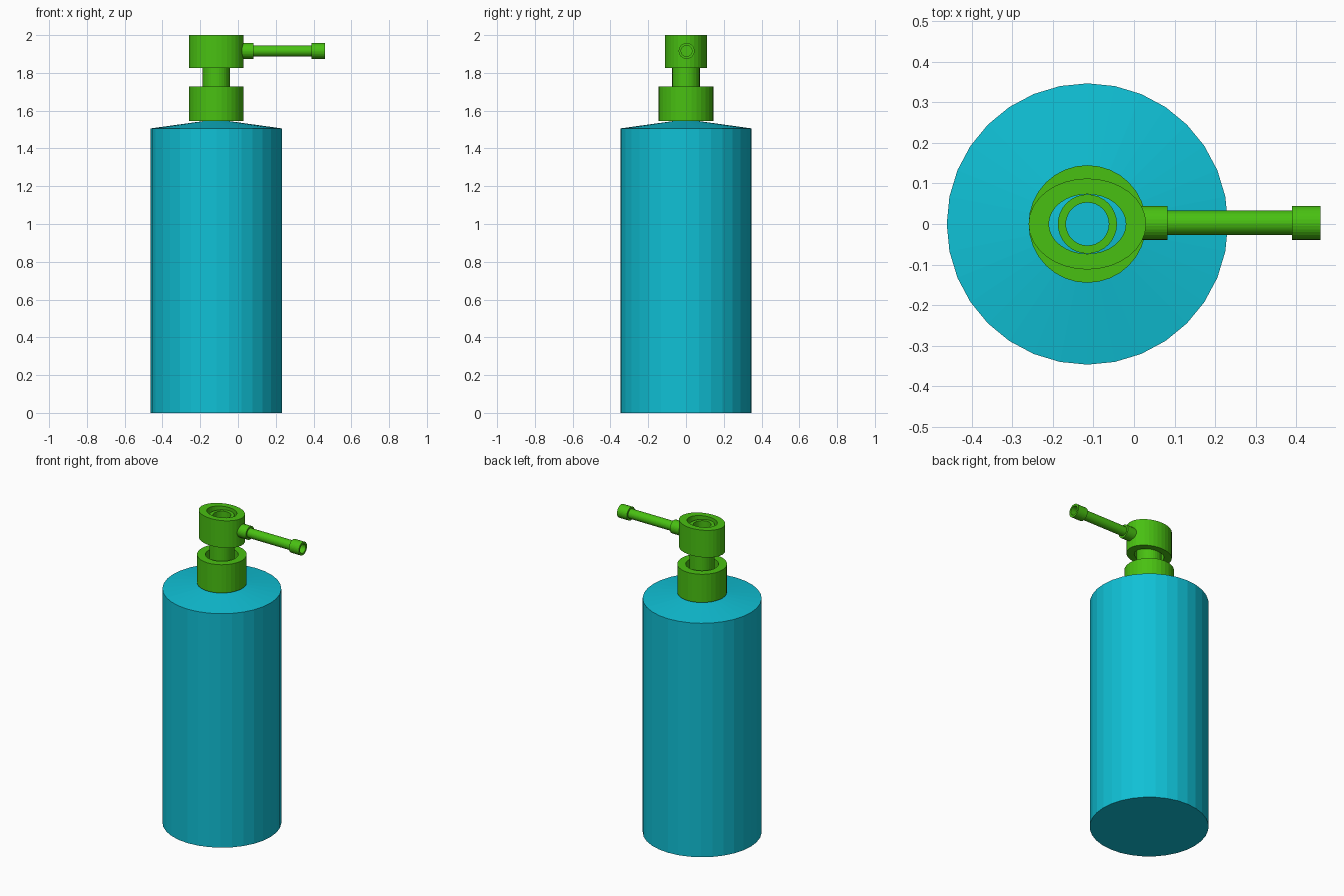
import bpy, math
from mathutils import Matrix

if "Cube" in bpy.data.objects:
    bpy.data.objects.remove(bpy.data.objects["Cube"])

CX = -0.115      # bottle axis
SPOUT_Z = 1.916  # spout axis height
SPOUT_Y = 0.003


def material(name, rgb):
    m = bpy.data.materials.new(name)
    m.diffuse_color = (*rgb, 1)
    m.use_nodes = True
    m.node_tree.nodes["Principled BSDF"].inputs["Base Color"].default_value = m.diffuse_color
    return m


cyan = material("cyan", (0.005, 0.53, 0.67))
green = material("green", (0.066, 0.53, 0.006))


def lathe(name, profile, mat, matrix, sides=32, closed=False):
    """Spin (radius, height) points about z; closed joins last to first, open gets capped."""
    verts, faces = [], []
    n = len(profile)
    for r, z in profile:
        for i in range(sides):
            a = 2 * math.pi * i / sides
            verts.append(matrix @ Matrix.Translation((r * math.cos(a), r * math.sin(a), z)).translation)
    for k in range(n if closed else n - 1):
        a, b = k * sides, (k + 1) % n * sides
        for i in range(sides):
            j = (i + 1) % sides
            faces.append((a + i, a + j, b + j, b + i))
    if not closed:
        faces.append(tuple(reversed(range(sides))))
        faces.append(tuple(range((n - 1) * sides, n * sides)))
    me = bpy.data.meshes.new(name)
    me.from_pydata(verts, [], faces)
    me.materials.append(mat)
    ob = bpy.data.objects.new(name, me)
    bpy.context.collection.objects.link(ob)
    return ob


def tube(name, outer, inner, z0, z1, matrix, sides=32):
    return lathe(name, [(outer, z0), (outer, z1), (inner, z1), (inner, z0)],
                 green, matrix, sides, closed=True)


upright = Matrix.Translation((CX, 0, 0))
oval = upright @ Matrix.Diagonal((1, 0.775, 1, 1))
sideways = Matrix.Translation((0, SPOUT_Y, SPOUT_Z)) @ Matrix.Rotation(math.pi / 2, 4, 'Y')

# Bottle with shallow conical shoulder
lathe("bottle", [(0.347, 0), (0.347, 1.506), (0.073, 1.544)], cyan, upright)

# Pump: collar, stem and oval head, all hollow
tube("collar", 0.145, 0.096, 1.545, 1.727, upright)
tube("stem", 0.073, 0.053, 1.544, 1.98, upright)
tube("pump_head", 0.145, 0.095, 1.825, 2.0, oval)

# Spout: flange, pipe and open tip along +x
tube("spout_flange", 0.042, 0.028, 0.0, 0.083, sideways)
lathe("spout_pipe", [(0.03, 0.0), (0.03, 0.40)], green, sideways)
tube("spout_tip", 0.042, 0.029, 0.39, 0.46, sideways)
